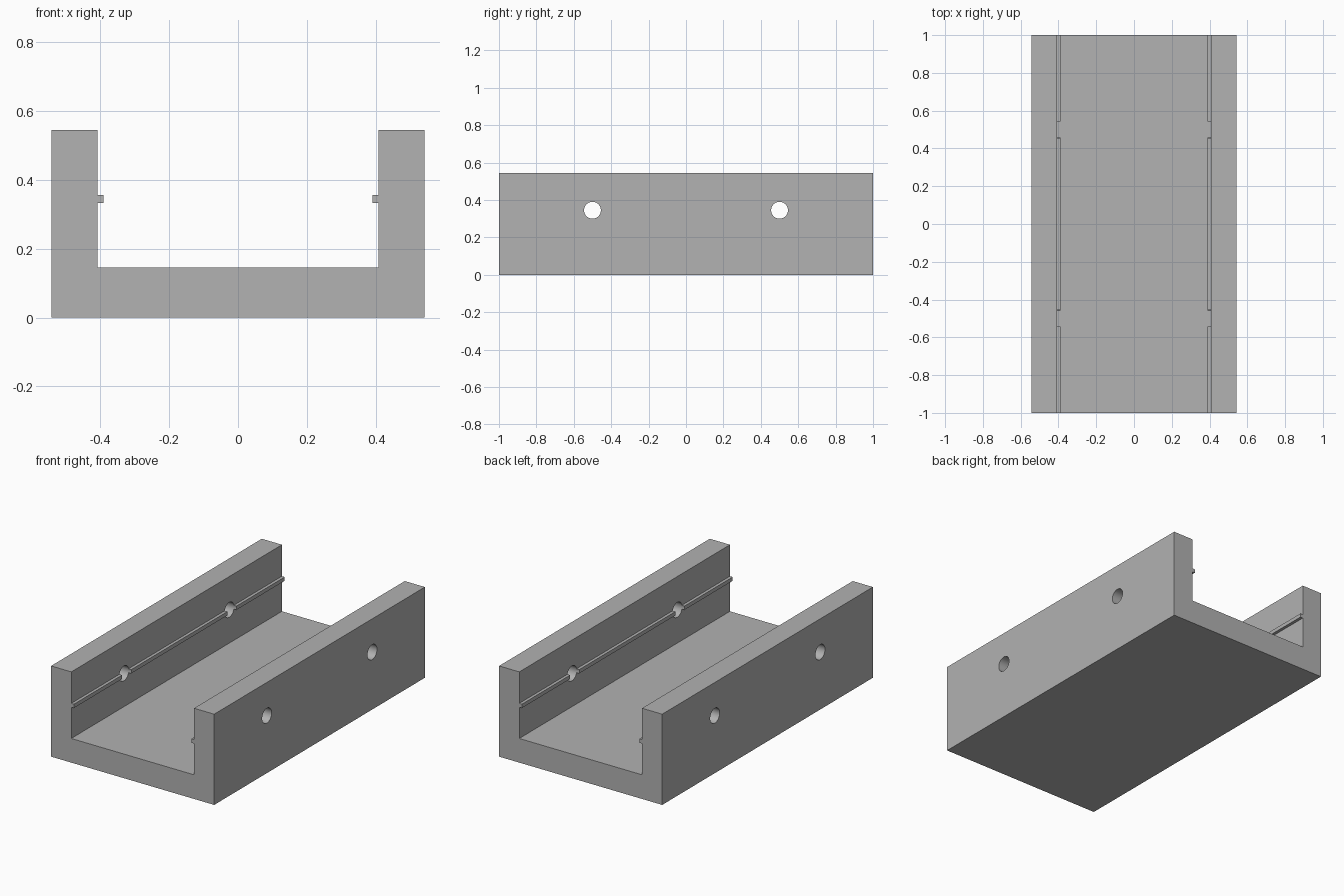
import bpy
import bmesh
import math

if "Cube" in bpy.data.objects:
    bpy.data.objects.remove(bpy.data.objects["Cube"])

HALF_W, INNER, RAIL_TIP = 0.542, 0.408, 0.39
HEIGHT, FLOOR = 0.545, 0.145
RAIL_LOW, RAIL_HIGH = 0.333, 0.356
HOLE_Z, HOLE_R, HOLE_Y = 0.345, 0.045, 0.5

grey = bpy.data.materials.new("plain grey")
grey.diffuse_color = (0.445, 0.445, 0.445, 1)
grey.use_nodes = True
grey.node_tree.nodes["Principled BSDF"].inputs["Base Color"].default_value = grey.diffuse_color


def make_object(name, bm):
    mesh = bpy.data.meshes.new(name)
    bmesh.ops.recalc_face_normals(bm, faces=bm.faces)
    bm.to_mesh(mesh)
    bm.free()
    mesh.materials.append(grey)
    obj = bpy.data.objects.new(name, mesh)
    bpy.context.collection.objects.link(obj)
    return obj


# U-shaped channel with a thin guide rail on each inner wall
right = [(HALF_W, 0), (HALF_W, HEIGHT), (INNER, HEIGHT),
         (INNER, RAIL_HIGH), (RAIL_TIP, RAIL_HIGH),
         (RAIL_TIP, RAIL_LOW), (INNER, RAIL_LOW), (INNER, FLOOR)]
profile = right + [(-x, z) for x, z in reversed(right)]
bm = bmesh.new()
face = bm.faces.new([bm.verts.new((x, -1, z)) for x, z in profile])
extruded = bmesh.ops.extrude_face_region(bm, geom=[face])["geom"]
bmesh.ops.translate(bm, vec=(0, 2, 0),
                    verts=[v for v in extruded if isinstance(v, bmesh.types.BMVert)])
channel = make_object("channel", bm)

# Round cross holes through both walls, also interrupting the rails
for y in (-HOLE_Y, HOLE_Y):
    bpy.ops.mesh.primitive_cylinder_add(vertices=48, radius=HOLE_R, depth=1.4,
                                        location=(0, y, HOLE_Z),
                                        rotation=(0, math.pi / 2, 0))
    cutter = bpy.context.object
    cutter.name = "hole_cutter"
    cutter.hide_render = True
    cutter.data.materials.append(grey)
    cut = channel.modifiers.new("hole", "BOOLEAN")
    cut.operation = "DIFFERENCE"
    cut.solver = "EXACT"
    cut.object = cutter
    bpy.ops.object.select_all(action="DESELECT")
    channel.select_set(True)
    bpy.context.view_layer.objects.active = channel
    bpy.ops.object.modifier_apply(modifier=cut.name)
    bpy.data.objects.remove(cutter)

# Smooth hole walls, sharp corners
bpy.ops.object.shade_smooth_by_angle(angle=math.radians(30))
